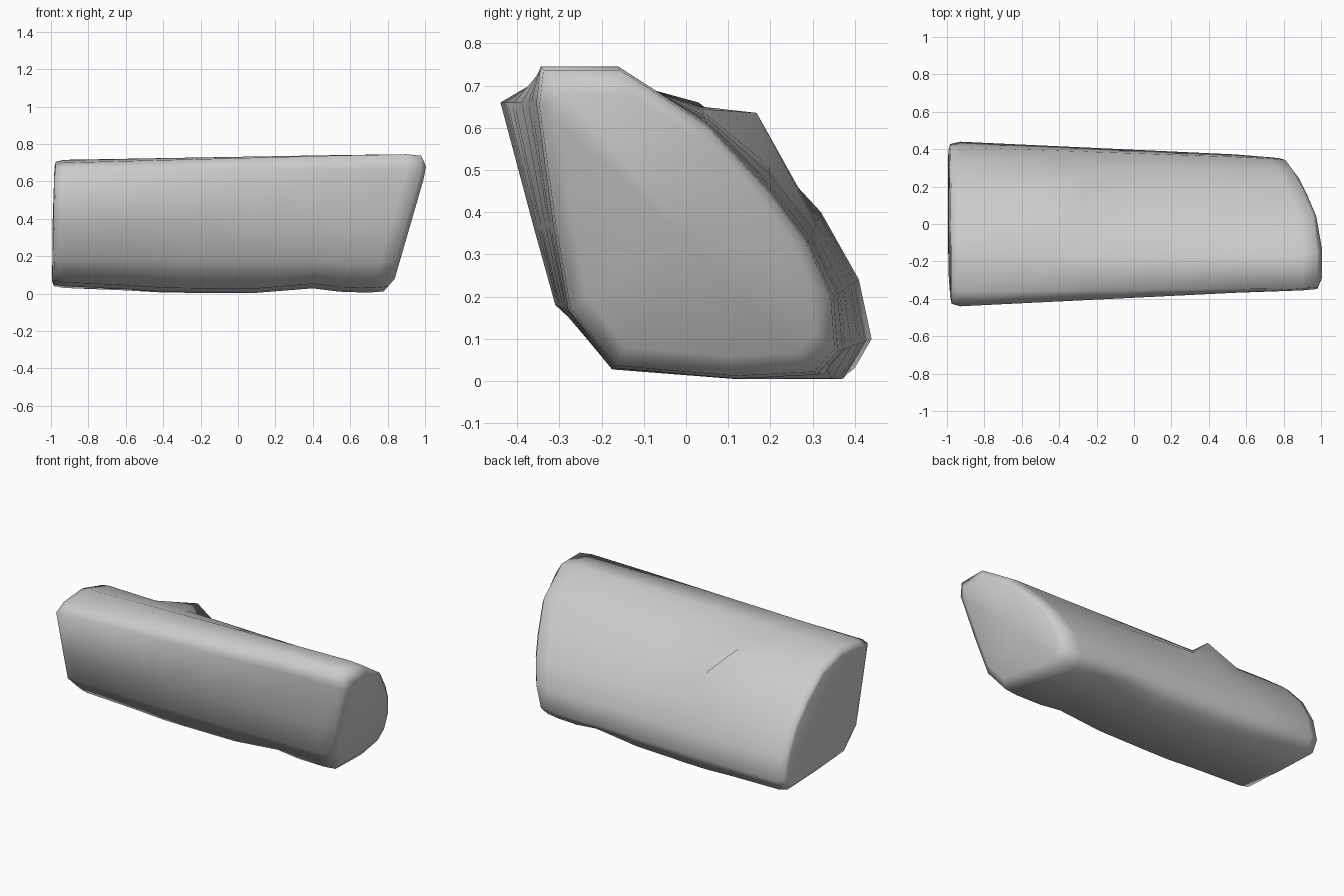
import bpy, bmesh

if "Cube" in bpy.data.objects:
    bpy.data.objects.remove(bpy.data.objects["Cube"])

# Cross-sections (y, z) near the left and right ends, running around the body
LEFT = [(-.36, .70), (-.17, .715), (.03, .66), (.2, .53), (.32, .40), (.41, .24),
        (.44, .10), (.40, .03), (.12, .04), (-.18, .06), (-.31, .18), (-.36, .36), (-.44, .66)]
RIGHT = [(-.345, .745), (-.16, .745), (.05, .61), (.2, .45), (.29, .33), (.35, .2),
         (.36, .07), (.31, .015), (.12, .005), (-.17, .03), (-.28, .17), (-.315, .37), (-.355, .66)]
# Stations: x, back bulge, bottom shift
STATIONS = [(-.93, 0, 0), (-.6, .01, -.01), (-.4, .13, -.02), (-.27, .01, -.02),
            (.1, .01, -.015), (.4, 0, .015), (.54, 0, 0)]


def section(x):
    t = min(1, max(0, (x + .93) / 1.73))
    return [(a[0] + (b[0] - a[0]) * t, a[1] + (b[1] - a[1]) * t)
            for a, b in zip(LEFT, RIGHT)]


def inset(ring, s):
    cy = sum(p[0] for p in ring) / len(ring)
    cz = sum(p[1] for p in ring) / len(ring)
    return [(cy + (y - cy) * s, cz + (z - cz) * s) for y, z in ring]


def end_x(y, z):
    return min(1.0, .81 + .29 * z) - .12 * max(0, y)


rings = []
# Left end, rounded over
rings.append([(-.995 + .02 * z, y, z) for y, z in inset(section(-1), .89)])
rings.append([(-.985 + .015 * z, y, z) for y, z in inset(section(-1), .97)])

# Main body with a local hump on the sloping back
for x, hump, low in STATIONS:
    ring = []
    for i, (y, z) in enumerate(section(x)):
        if i == 3:
            y, z = y - hump * .25, z + hump
        if 7 <= i <= 9:
            z = max(.003, z + low)
        ring.append((x, y, z))
    rings.append(ring)

# Slanted right end
right = section(1)
rings.append([(end_x(y, z) - .10, y, z) for y, z in right])
rings.append([(end_x(y, z) - .02, y, z) for y, z in inset(right, .98)])
rings.append([(end_x(y, z) + .005, y, z) for y, z in inset(right, .84)])

bm = bmesh.new()
loops = [[bm.verts.new(p) for p in r] for r in rings]
n = len(LEFT)
for a, b in zip(loops, loops[1:]):
    for i in range(n):
        j = (i + 1) % n
        bm.faces.new((a[i], a[j], b[j], b[i]))
# Close both ends with a fan
for loop, dx in ((loops[0], -.004), (loops[-1], .01)):
    cx, cy, cz = (sum(v.co[k] for v in loop) / n for k in range(3))
    c = bm.verts.new((cx + dx, cy, cz))
    for i in range(n):
        bm.faces.new((loop[i], loop[(i + 1) % n], c))
bmesh.ops.recalc_face_normals(bm, faces=bm.faces)
mesh = bpy.data.meshes.new("rock_slab")
bm.to_mesh(mesh)
bm.free()
rock = bpy.data.objects.new("rock_slab", mesh)
bpy.context.collection.objects.link(rock)
for p in mesh.polygons:
    p.use_smooth = True
